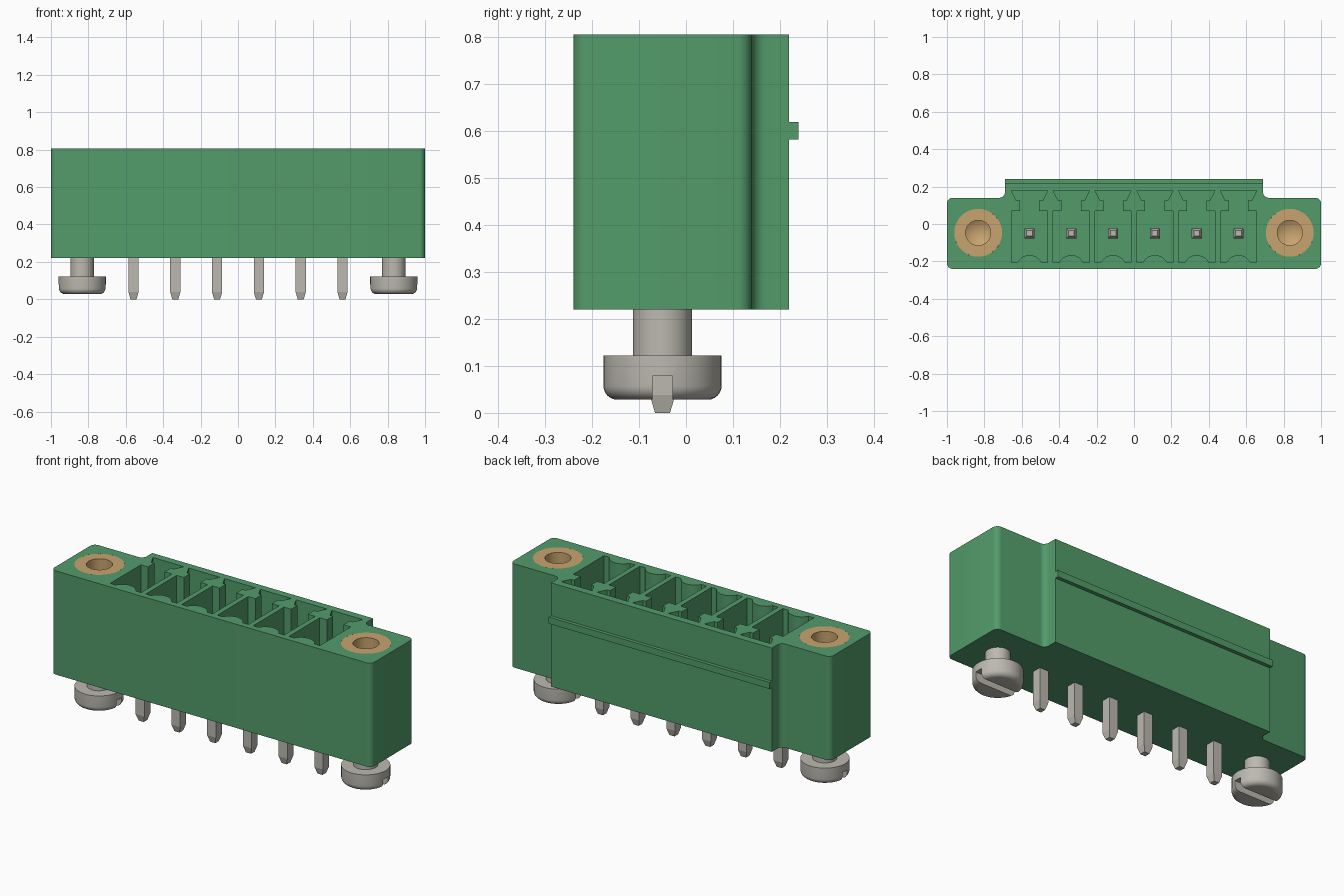
import bpy, bmesh, math
from mathutils import Vector

if "Cube" in bpy.data.objects:
    bpy.data.objects.remove(bpy.data.objects["Cube"], do_unlink=True)

BASE, TOP = 0.22, 0.806       # housing bottom and top
PIN_Y = -0.05                 # shared line of pins and screws
PITCH = 0.2235
PIN_XS = [(i - 2.5) * PITCH for i in range(6)]
SIDES = {"right": -0.833, "left": 0.833}


def material(name, rgb):
    mat = bpy.data.materials.new(name)
    mat.use_nodes = True
    mat.diffuse_color = (*rgb, 1)
    mat.node_tree.nodes["Principled BSDF"].inputs["Base Color"].default_value = (*rgb, 1)
    return mat


GREEN = material("green plastic", (0.085, 0.33, 0.145))
METAL = material("tin grey", (0.50, 0.485, 0.43))
BRASS = material("brass", (0.58, 0.37, 0.16))


def finish(name, bm, mat):
    bmesh.ops.recalc_face_normals(bm, faces=bm.faces)
    mesh = bpy.data.meshes.new(name)
    bm.to_mesh(mesh)
    bm.free()
    mesh.materials.append(mat)
    obj = bpy.data.objects.new(name, mesh)
    bpy.context.collection.objects.link(obj)
    return obj


def activate(obj):
    bpy.ops.object.select_all(action="DESELECT")
    obj.select_set(True)
    bpy.context.view_layer.objects.active = obj


def smooth(obj):
    activate(obj)
    bpy.ops.object.shade_smooth_by_angle(angle=math.radians(35))


def prism(bm, outline, z0, z1):
    """Extrude a closed xy outline between two heights."""
    low = [bm.verts.new((x, y, z0)) for x, y in outline]
    high = [bm.verts.new((x, y, z1)) for x, y in outline]
    bm.faces.new(low[::-1])
    bm.faces.new(high)
    n = len(low)
    for i in range(n):
        j = (i + 1) % n
        bm.faces.new((low[i], low[j], high[j], high[i]))


def box(bm, x0, x1, y0, y1, z0, z1):
    prism(bm, [(x0, y0), (x1, y0), (x1, y1), (x0, y1)], z0, z1)


def arc(cx, cy, r, start, end, steps=6):
    angles = [math.radians(start + (end - start) * i / steps) for i in range(steps + 1)]
    return [(cx + r * math.cos(a), cy + r * math.sin(a)) for a in angles]


def lathe(bm, profile, x, y, steps=40):
    """Spin an (r, z) profile that starts and ends on the axis."""
    verts = [bm.verts.new((x + r, y, z)) for r, z in profile]
    edges = [bm.edges.new(pair) for pair in zip(verts, verts[1:])]
    bmesh.ops.spin(bm, geom=verts + edges, cent=(x, y, 0), axis=(0, 0, 1),
                   angle=math.tau, steps=steps)
    bmesh.ops.remove_doubles(bm, verts=bm.verts, dist=1e-5)


def cut(obj, cutter):
    mod = obj.modifiers.new("cut", "BOOLEAN")
    mod.operation, mod.solver, mod.object = "DIFFERENCE", "EXACT", cutter
    activate(obj)
    bpy.ops.object.modifier_apply(modifier=mod.name)
    bpy.data.objects.remove(cutter, do_unlink=True)


# Housing: wide flanges and a raised back wall, with rounded vertical corners
R = 0.03
half = (arc(1 - R, -0.24 + R, R, -90, 0) + arc(1 - R, 0.14 - R, R, 0, 90)
        + arc(0.69 + R, 0.14 + R, R, 270, 180) + [(0.69, 0.22)])
bm = bmesh.new()
prism(bm, half + [(-x, y) for x, y in reversed(half)], BASE, TOP)
housing = finish("housing", bm, GREEN)

# Sockets: keyed dovetail at the back, rounded bump on the front wall
key = [(0.097, -0.205), (0.097, 0.07), (0.052, 0.07), (0.052, 0.125),
       (0.07, 0.125), (0.097, 0.178)]
bump = arc(0, -0.238, 0.072, 153, 27, 10)
bm = bmesh.new()
for px in PIN_XS:
    outline = bump + key + [(-x, y) for x, y in reversed(key)]
    prism(bm, [(px + x, y) for x, y in outline], 0.32, TOP + 0.1)
for sx in SIDES.values():
    prism(bm, arc(sx, PIN_Y + 0.003, 0.128, 0, 360, 48)[:-1], 0.36, TOP + 0.1)
cut(housing, finish("socket_cutter", bm, GREEN))
smooth(housing)

# Latch ridge along the back wall
bm = bmesh.new()
box(bm, -0.69, 0.69, 0.21, 0.24, 0.583, 0.62)
finish("latch_ridge", bm, GREEN)

# Square contact pins with tapered ends
bm = bmesh.new()
levels = [(0.016, 0), (0.027, 0.038), (0.027, 0.63), (0.015, 0.66)]
for px in PIN_XS:
    rings = [[bm.verts.new((px + sx * w, PIN_Y + sy * w, z))
              for sx, sy in ((-1, -1), (1, -1), (1, 1), (-1, 1))] for w, z in levels]
    bm.faces.new(rings[0][::-1])
    bm.faces.new(rings[-1])
    for a, b in zip(rings, rings[1:]):
        for i in range(4):
            j = (i + 1) % 4
            bm.faces.new((a[i], a[j], b[j], b[i]))
finish("contact_pins", bm, METAL)

for side, sx in SIDES.items():
    # Threaded insert with a blind bore, flush with the flange top
    bm = bmesh.new()
    lathe(bm, [(0, 0.36), (0.128, 0.36), (0.128, TOP), (0.067, TOP),
               (0.067, 0.45), (0, 0.41)], sx, PIN_Y + 0.003)
    smooth(finish(side + "_insert", bm, BRASS))

    # Slotted mounting screw under the flange
    bm = bmesh.new()
    lathe(bm, [(0, 0.028)] + arc(0.126 - R, 0.028 + R, R, -90, 0)
          + [(0.126, 0.122), (0.063, 0.122), (0.063, 0.3), (0, 0.3)], sx, PIN_Y)
    screw = finish(side + "_screw", bm, METAL)
    bm = bmesh.new()
    box(bm, sx - 0.2, sx + 0.2, PIN_Y - 0.021, PIN_Y + 0.021, -0.05, 0.079)
    cut(screw, finish("slot_cutter", bm, METAL))
    smooth(screw)
